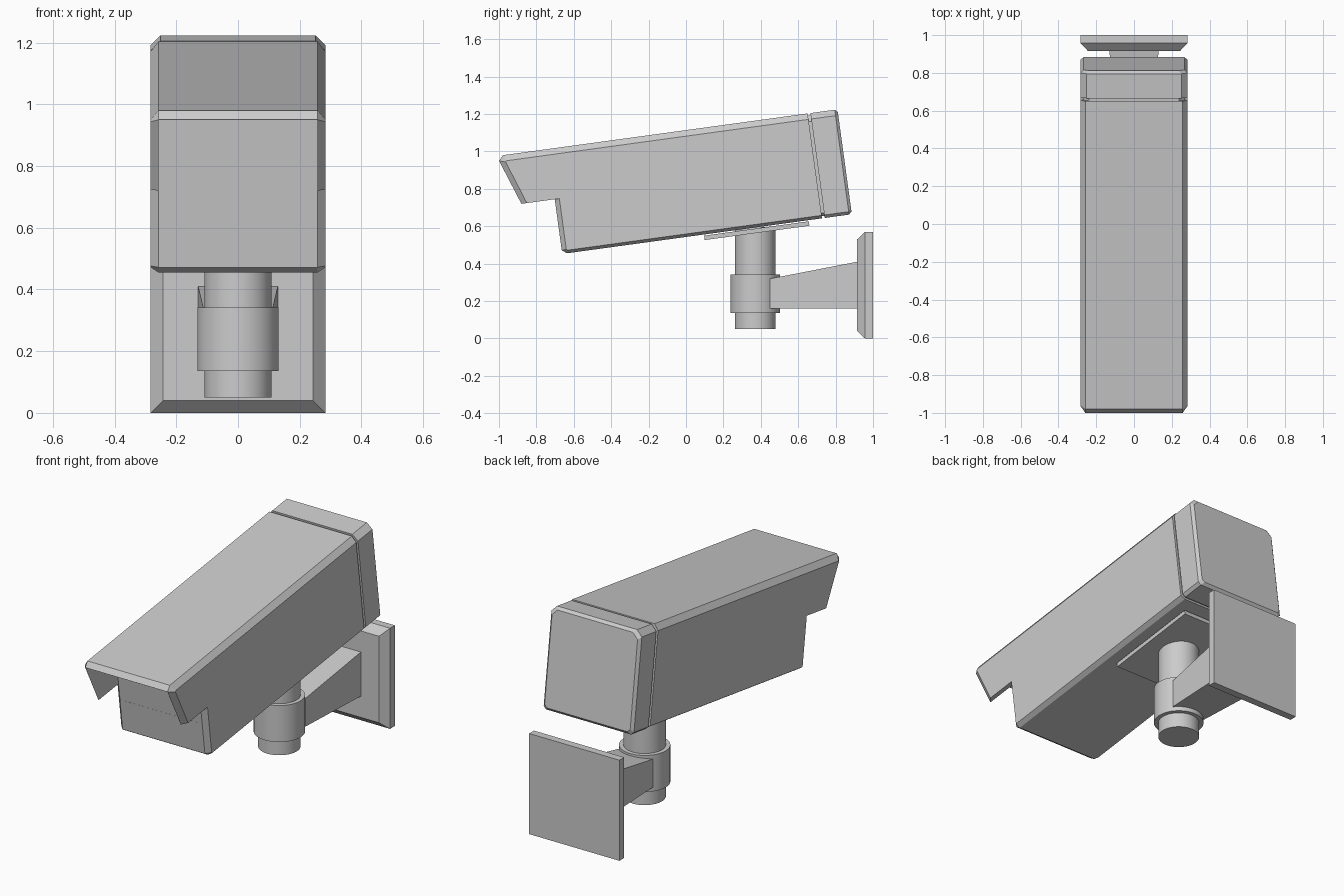
import bpy, bmesh, math
from mathutils import Vector

if "Cube" in bpy.data.objects:
    bpy.data.objects.remove(bpy.data.objects["Cube"])

TILT = math.radians(7.8)
W, WI = 0.283, 0.258          # outer / inner half-widths of the housing


def tilted(x, u, v):
    """Housing coordinates (along u, up v) to world space."""
    c, s = math.cos(TILT), math.sin(TILT)
    return Vector((x, -0.64 + u * c - v * s, 0.455 + u * s + v * c))


def loft(name, rings):
    """Join matching rings of points with quads and close both ends."""
    bm = bmesh.new()
    rows = [[bm.verts.new(p) for p in r] for r in rings]
    for a, b in zip(rows, rows[1:]):
        n = len(a)
        for i in range(n):
            bm.faces.new((a[i], a[(i + 1) % n], b[(i + 1) % n], b[i]))
    bm.faces.new(rows[0])
    bm.faces.new(rows[-1])
    bmesh.ops.recalc_face_normals(bm, faces=bm.faces)
    me = bpy.data.meshes.new(name)
    bm.to_mesh(me)
    bm.free()
    ob = bpy.data.objects.new(name, me)
    bpy.context.collection.objects.link(ob)
    return ob


def section(u, d=0.0):
    """Chamfered housing cross-section at u, shrunk by d."""
    w, lo, hi, t, b = W - d, d, 0.566 - d, 0.032, 0.016
    pts = [(-w, lo + b), (-w + b, lo), (w - b, lo), (w, lo + b),
           (w, hi - t), (w - t, hi), (-w + t, hi), (-w, hi - t)]
    return [tilted(x, u, v) for x, v in pts]


def tilted_box(name, w, u0, u1, v0, v1):
    pts = [(u0, v0), (u1, v0), (u1, v1), (u0, v1)]
    return loft(name, [[tilted(x, u, v) for u, v in pts] for x in (-w, w)])


def wall_rect(y, w, z0, z1):
    return [(-w, y, z0), (w, y, z0), (w, y, z1), (-w, y, z1)]


def cylinder(name, r, z0, z1):
    bpy.ops.mesh.primitive_cylinder_add(vertices=40, radius=r, depth=z1 - z0,
                                        location=(0, 0.37, (z0 + z1) / 2))
    ob = bpy.context.object
    ob.name = name
    bpy.ops.object.shade_smooth_by_angle(angle=math.radians(30))


# Main housing with overhanging hood: side profile with chamfered flanks
full = [(0.003, 0), (-0.022, 0.02), (-0.022, 0.295), (-0.202, 0.295),
        (-0.289, 0.539), (-0.265, 0.566), (1.38, 0.566), (1.38, 0)]
inset = [(0.008, 0.016), (0.003, 0.021), (0.003, 0.295), (-0.172, 0.295),
         (-0.255, 0.528), (-0.25, 0.534), (1.38, 0.534), (1.38, 0.016)]
housing = loft("camera_housing", [[tilted(x, u, v) for u, v in p] for x, p in
               ((-W, inset), (-WI, full), (WI, full), (W, inset))])

# Hollow out the space under the hood
cutter = tilted_box("hood_cutter", WI - 0.0005, -0.6, -0.0215, 0.2, 0.5385)
cutter.hide_render = True
mod = housing.modifiers.new("hood_space", 'BOOLEAN')
mod.operation, mod.solver, mod.object = 'DIFFERENCE', 'EXACT', cutter
bpy.context.view_layer.objects.active = housing
bpy.ops.object.modifier_apply(modifier=mod.name)
bpy.data.objects.remove(cutter)

# Rear cap and the recessed seam in front of it
loft("seam_core", [section(1.37, 0.012), section(1.405, 0.012)])
loft("rear_cap", [section(1.395), section(1.526), section(1.541, 0.015)])

# Mounting plate under the housing
tilted_box("mounting_plate", 0.2, 0.743, 1.308, -0.03, -0.006)

# Swivel post and collar
cylinder("swivel_post", 0.109, 0.05, 0.595)
cylinder("collar", 0.132, 0.135, 0.342)

# Tapered bracket arm and chamfered wall plate
loft("bracket_arm", [wall_rect(0.45, 0.108, 0.16, 0.32),
                     wall_rect(0.93, 0.13, 0.16, 0.413)])
loft("wall_plate", [wall_rect(0.915, 0.243, 0.04, 0.53),
                    wall_rect(0.957, W, 0, 0.57), wall_rect(1.0, W, 0, 0.57)])
